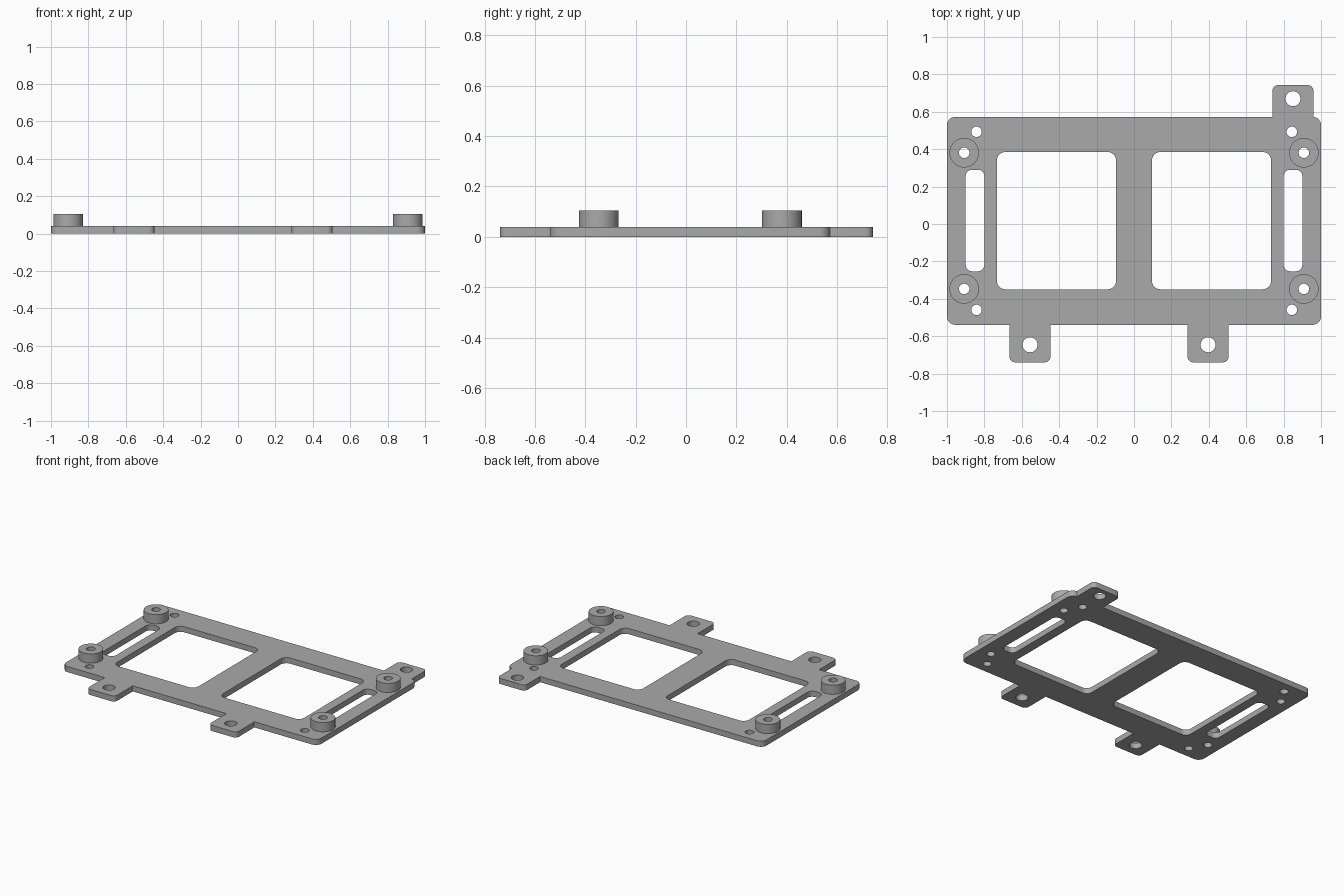
import bpy, bmesh
from math import sin, cos, pi

if "Cube" in bpy.data.objects:
    bpy.data.objects.remove(bpy.data.objects["Cube"])

THICK, BOSS_TOP = 0.04, 0.105
EDGES_Y = (-0.539, 0.573)
BOSSES = [(sx * 0.908, y) for sx in (-1, 1) for y in (-0.347, 0.381)]
PINS = [(-0.842, -0.459), (0.844, -0.459), (-0.842, 0.493), (0.844, 0.493)]
TABS = [(-0.556, -0.63, -0.646), (0.396, -0.63, -0.646), (0.85, 0.633, 0.67)]

grey = bpy.data.materials.new("plate grey")
grey.use_nodes = True
grey.diffuse_color = (0.4, 0.4, 0.4, 1)
grey.node_tree.nodes["Principled BSDF"].inputs["Base Color"].default_value = (0.4, 0.4, 0.4, 1)


def rounded(x0, x1, y0, y1, r, n=8):
    """Outline of a rectangle with rounded corners."""
    pts = []
    for k, (cx, cy) in enumerate([(x1 - r, y1 - r), (x0 + r, y1 - r),
                                  (x0 + r, y0 + r), (x1 - r, y0 + r)]):
        for i in range(n + 1):
            a = (k + i / n) * pi / 2
            pts.append((cx + r * cos(a), cy + r * sin(a)))
    return pts


def circle(x, y, r, n=40):
    return [(x + r * cos(2 * pi * i / n), y + r * sin(2 * pi * i / n)) for i in range(n)]


def prisms(name, outlines, z0, z1):
    """One object made of separate upright prisms."""
    bm = bmesh.new()
    for pts in outlines:
        low = [bm.verts.new((x, y, z0)) for x, y in pts]
        high = [bm.verts.new((x, y, z1)) for x, y in pts]
        bm.faces.new(low[::-1])
        bm.faces.new(high)
        for i in range(len(pts)):
            j = (i + 1) % len(pts)
            bm.faces.new((low[i], low[j], high[j], high[i]))
    mesh = bpy.data.meshes.new(name)
    bm.to_mesh(mesh)
    bm.free()
    mesh.materials.append(grey)
    obj = bpy.data.objects.new(name, mesh)
    bpy.context.collection.objects.link(obj)
    return obj


def select(obj):
    bpy.ops.object.select_all(action='DESELECT')
    obj.select_set(True)
    bpy.context.view_layer.objects.active = obj


def boolean(target, tool, operation):
    select(target)
    mod = target.modifiers.new(operation, 'BOOLEAN')
    mod.object, mod.operation, mod.solver = tool, operation, 'EXACT'
    bpy.ops.object.modifier_apply(modifier=mod.name)
    bpy.data.objects.remove(tool)


# Base plate with three square mounting tabs
plate = prisms("base_plate", [rounded(-1, 1, *EDGES_Y, 0.045)], 0, THICK)
h = 0.1095
tabs = prisms("tabs", [rounded(x - h, x + h, y - h, y + h, 0.03) for x, y, _ in TABS], 0, THICK)
boolean(plate, tabs, 'UNION')

# Windows, side slots and screw holes
cuts = []
for s in (-1, 1):
    cuts.append(rounded(*sorted((s * 0.096, s * 0.733)), -0.349, 0.385, 0.045))
    cuts.append(rounded(*sorted((s * 0.8, s * 0.9)), -0.253, 0.29, 0.035))
cuts += [circle(x, y, 0.028) for x, y in BOSSES + PINS]
cuts += [circle(x, y, 0.04) for x, _, y in TABS]
boolean(plate, prisms("cutter", cuts, -0.1, 0.2), 'DIFFERENCE')

# Four hollow standoffs
parts = [plate]
for i, (x, y) in enumerate(BOSSES):
    boss = prisms("standoff_%d" % (i + 1), [circle(x, y, 0.079)], THICK, BOSS_TOP)
    boolean(boss, prisms("cutter", [circle(x, y, 0.028)], -0.1, 0.2), 'DIFFERENCE')
    parts.append(boss)

for obj in parts:
    select(obj)
    bpy.ops.object.shade_smooth_by_angle(angle=pi / 6)
